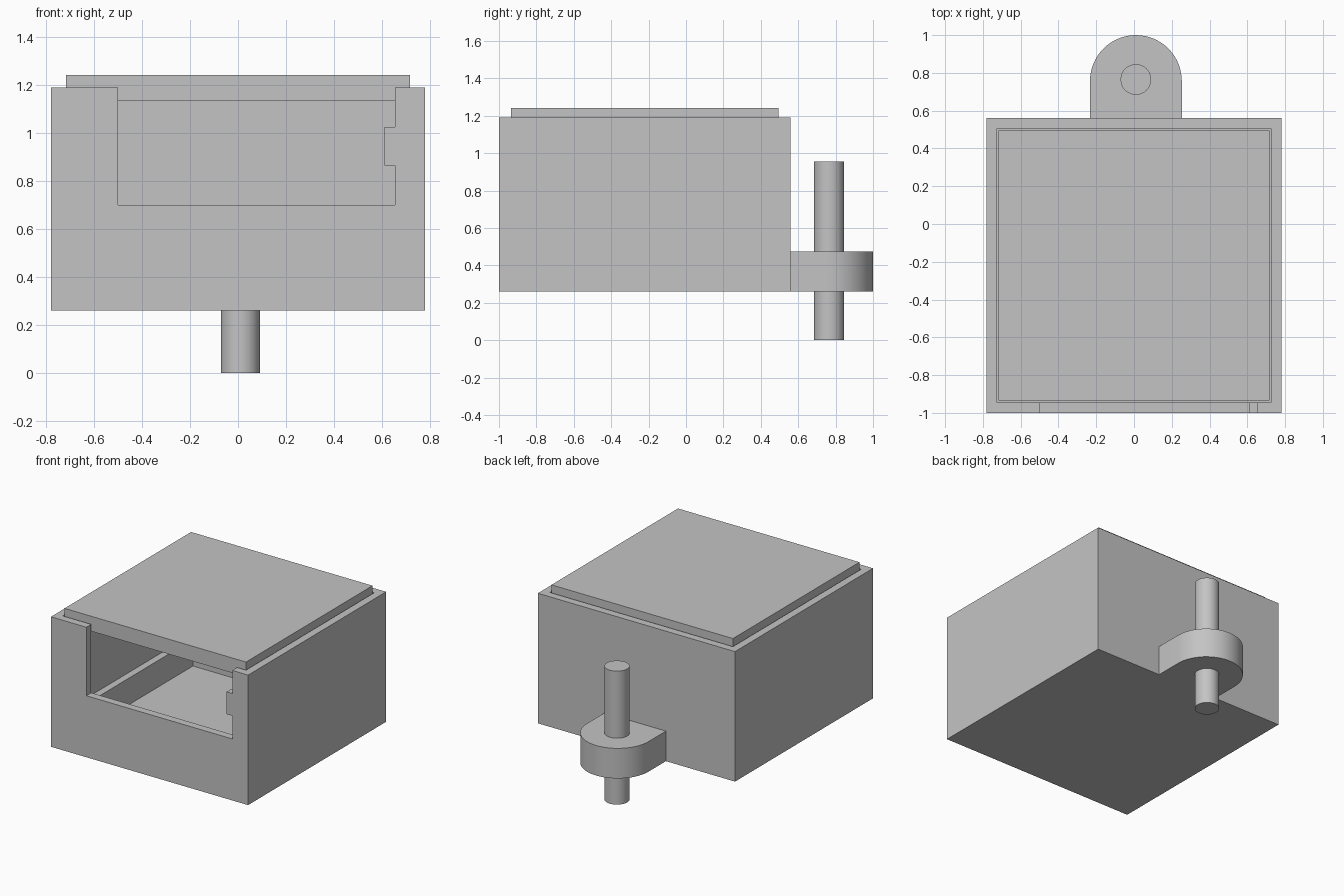
import bpy, bmesh, math
from mathutils import Vector

default = bpy.data.objects.get("Cube")
if default:
    bpy.data.objects.remove(default, do_unlink=True)

# Single grey plastic
grey = bpy.data.materials.new("plain_grey")
grey.use_nodes = True
colour = (0.55, 0.55, 0.55, 1)
grey.diffuse_color = colour
grey.node_tree.nodes["Principled BSDF"].inputs["Base Color"].default_value = colour


def prism(name, points, direction):
    """Extrude a flat outline of 3D points along a direction."""
    bm = bmesh.new()
    face = bm.faces.new([bm.verts.new(p) for p in points])
    swept = bmesh.ops.extrude_face_region(bm, geom=[face], use_keep_orig=True)
    moved = [v for v in swept["geom"] if isinstance(v, bmesh.types.BMVert)]
    bmesh.ops.translate(bm, verts=moved, vec=Vector(direction))
    bmesh.ops.recalc_face_normals(bm, faces=bm.faces)
    mesh = bpy.data.meshes.new(name)
    bm.to_mesh(mesh)
    bm.free()
    mesh.materials.append(grey)
    obj = bpy.data.objects.new(name, mesh)
    bpy.context.collection.objects.link(obj)
    return obj


def block(name, x0, x1, y0, y1, z0, z1):
    outline = [(x0, y0, z0), (x1, y0, z0), (x1, y1, z0), (x0, y1, z0)]
    return prism(name, outline, (0, 0, z1 - z0))


def carve(obj, cutter):
    """Subtract a cutter, then throw the cutter away."""
    cutter.hide_render = True
    mod = obj.modifiers.new("carve", 'BOOLEAN')
    mod.operation = 'DIFFERENCE'
    mod.solver = 'EXACT'
    mod.object = cutter
    bpy.context.view_layer.objects.active = obj
    bpy.ops.object.modifier_apply(modifier=mod.name)
    bpy.data.objects.remove(cutter, do_unlink=True)


def smooth(obj):
    bpy.ops.object.select_all(action='DESELECT')
    obj.select_set(True)
    bpy.context.view_layer.objects.active = obj
    bpy.ops.object.shade_smooth_by_angle(angle=math.radians(30))


base, rim = 0.26, 1.19

# Box with a stepped cavity that leaves a narrow inner ledge
box = block("box_body", -0.78, 0.78, -1, 0.56, base, rim)
carve(box, block("upper_cavity", -0.725, 0.725, -0.945, 0.505, 0.5, 1.4))
carve(box, block("lower_cavity", -0.675, 0.675, -0.895, 0.455, 0.31, 0.6))

# Front opening with a small latch tab left on its right edge
opening = [(-0.5, 0.7), (0.655, 0.7), (0.655, 0.865), (0.61, 0.865),
           (0.61, 1.025), (0.655, 1.025), (0.655, 1.4), (-0.5, 1.4)]
carve(box, prism("front_opening", [(x, -1.1, z) for x, z in opening], (0, 0.2, 0)))

# Lid seated in the rim
block("lid", -0.718, 0.718, -0.935, 0.495, 1.135, 1.242)

# Rounded lug on the back
cx, radius = 0.01, 0.243
cy = 1 - radius
arc = [(cx + radius * math.cos(math.pi * i / 32),
        cy + radius * math.sin(math.pi * i / 32), base) for i in range(33)]
lug = prism("rear_lug", [(cx - radius, 0.56, base), (cx + radius, 0.56, base)] + arc,
            (0, 0, 0.215))
smooth(lug)

# Pin through the lug
bpy.ops.mesh.primitive_cylinder_add(vertices=48, radius=0.081, depth=0.955,
                                    location=(cx, 0.765, 0.4775))
pin = bpy.context.object
pin.name = "hinge_pin"
pin.data.materials.append(grey)
smooth(pin)
